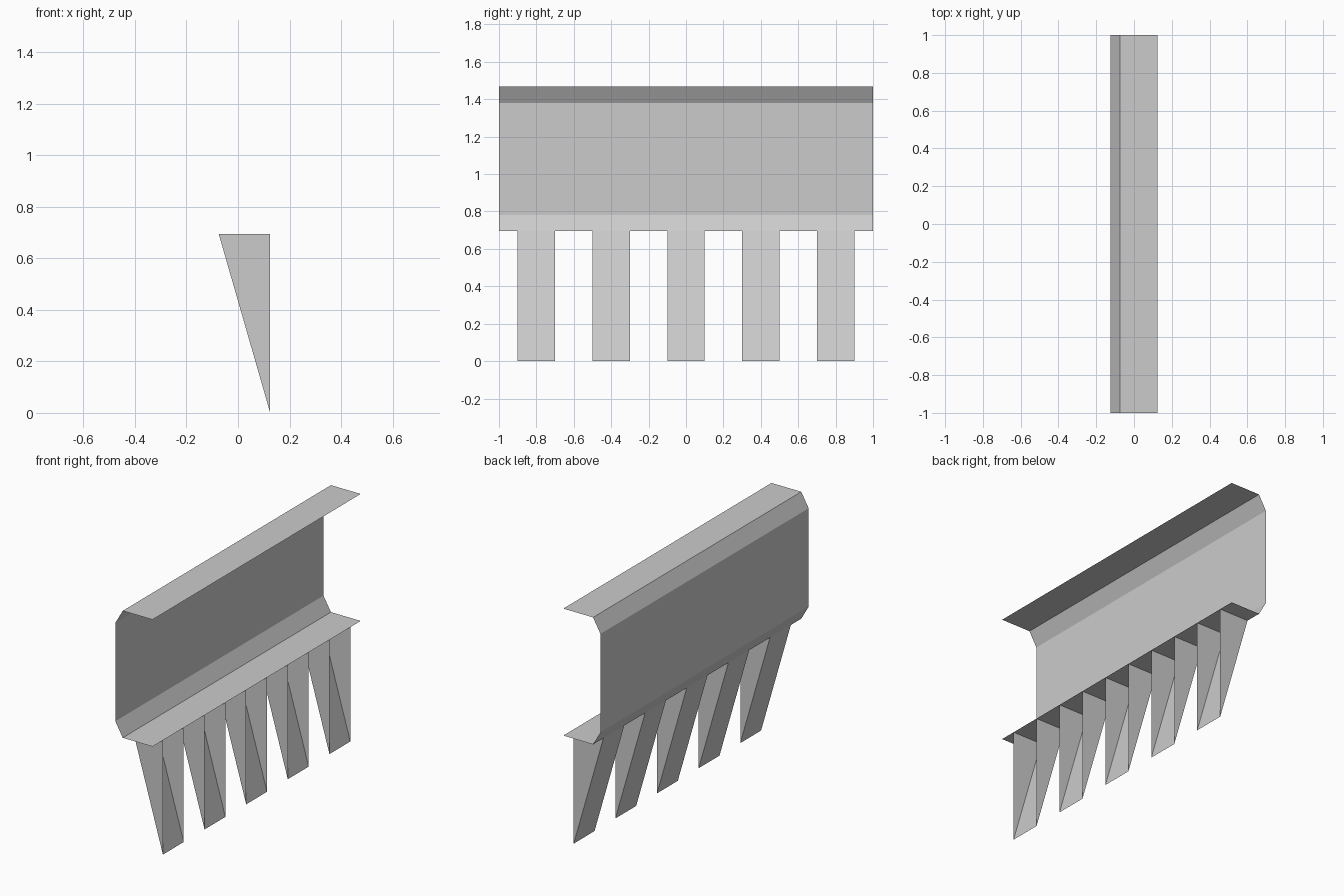
import bpy

cube = bpy.data.objects.get("Cube")
if cube:
    bpy.data.objects.remove(cube, do_unlink=True)

# Single plain metal colour
GREY = (0.6, 0.6, 0.6, 1.0)
metal = bpy.data.materials.new("light_grey_metal")
metal.use_nodes = True
metal.diffuse_color = GREY
metal.node_tree.nodes["Principled BSDF"].inputs["Base Color"].default_value = GREY

LIP_X, BEND_X, BACK_X = 0.125, -0.075, -0.125
LOW_Z, TOP_Z, BEND = 0.695, 1.467, 0.087
HALF_LENGTH, TOOTH_WIDTH, TOOTH_PITCH = 1.0, 0.2, 0.4


def sheet_part(name, profile, y0, y1, end_caps=False):
    """Sweep an open x-z profile along y as a thin sheet."""
    n = len(profile)
    verts = [(x, y, z) for y in (y0, y1) for x, z in profile]
    faces = [(i, i + 1, n + i + 1, n + i) for i in range(n - 1)]
    if end_caps:
        faces += [tuple(reversed(range(n))), tuple(range(n, 2 * n))]
    mesh = bpy.data.meshes.new(name)
    mesh.from_pydata(verts, [], faces)
    mesh.materials.append(metal)
    obj = bpy.data.objects.new(name, mesh)
    bpy.context.collection.objects.link(obj)
    return obj


# Folded channel: upper lip, slanted bends, back plate, lower lip
sheet_part("folded_channel", [
    (LIP_X, TOP_Z), (BEND_X, TOP_Z), (BACK_X, TOP_Z - BEND),
    (BACK_X, LOW_Z + BEND), (BEND_X, LOW_Z), (LIP_X, LOW_Z),
], -HALF_LENGTH, HALF_LENGTH)

# Hollow tapered teeth: slanted back, two triangular sides, open outer face
for i in range(5):
    y = (i - 2) * TOOTH_PITCH
    sheet_part(f"tooth_{i + 1}",
               [(LIP_X, LOW_Z), (BEND_X, LOW_Z), (LIP_X, 0.0)],
               y - TOOTH_WIDTH / 2, y + TOOTH_WIDTH / 2, end_caps=True)
